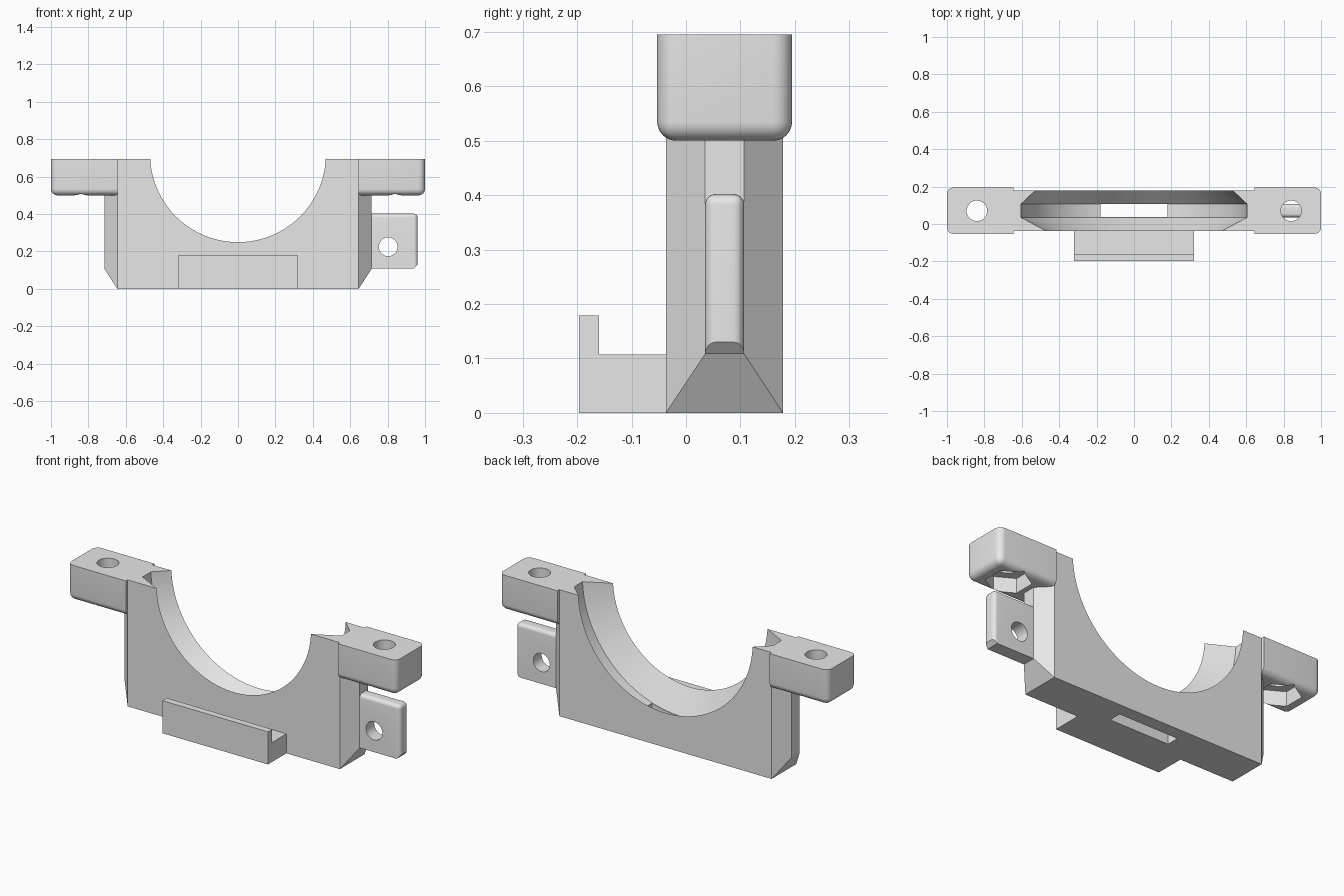
import bpy
import bmesh
from math import sin, cos, tau, radians

cube = bpy.data.objects.get("Cube")
if cube:
    bpy.data.objects.remove(cube, do_unlink=True)

grey = bpy.data.materials.new("plain grey")
grey.use_nodes = True
GREY = (0.8, 0.8, 0.8, 1)
grey.diffuse_color = GREY
grey.node_tree.nodes["Principled BSDF"].inputs["Base Color"].default_value = GREY

FRONT, BACK = -0.037, 0.178      # body faces
RIB_F, RIB_B = 0.035, 0.107      # narrow middle band
MID = (FRONT + BACK) / 2
TOP = 0.695
BORE_Z = 0.72


def hull(name, points, round_edge=None, radius=0.03):
    """Convex solid around points; edges chosen by round_edge get a fillet."""
    bm = bmesh.new()
    for p in points:
        bm.verts.new(p)
    bmesh.ops.convex_hull(bm, input=bm.verts[:])
    bmesh.ops.dissolve_limit(bm, angle_limit=0.01, verts=bm.verts[:], edges=bm.edges[:])
    if round_edge:
        chosen = [e for e in bm.edges if round_edge(e.verts[0].co, e.verts[1].co)]
        bmesh.ops.bevel(bm, geom=chosen, offset=radius, segments=6, profile=0.5,
                        affect='EDGES', clamp_overlap=True)
    bmesh.ops.recalc_face_normals(bm, faces=bm.faces[:])
    mesh = bpy.data.meshes.new(name)
    bm.to_mesh(mesh)
    bm.free()
    mesh.materials.append(grey)
    obj = bpy.data.objects.new(name, mesh)
    bpy.context.collection.objects.link(obj)
    return obj


def box(xs, ys, zs):
    return [(x, y, z) for x in xs for y in ys for z in zs]


def ring_y(x, y, z, r, n):
    return [(x + r * sin(tau * i / n), y, z + r * cos(tau * i / n)) for i in range(n)]


def ring_z(x, y, z, r, n):
    return [(x + r * sin(tau * i / n), y + r * cos(tau * i / n), z) for i in range(n)]


def cut(obj, cutter):
    cutter.hide_render = True
    mod = obj.modifiers.new("cut", 'BOOLEAN')
    mod.operation = 'DIFFERENCE'
    mod.solver = 'EXACT'
    mod.object = cutter
    bpy.context.view_layer.objects.active = obj
    bpy.ops.object.modifier_apply(modifier=mod.name)
    bpy.data.objects.remove(cutter, do_unlink=True)


# Saddle body with tapered ribs on both ends
body = hull("saddle_body",
            box((-0.645, 0.645), (FRONT, BACK), (0, 0.036, TOP))
            + box((-0.715, 0.715), (RIB_F, RIB_B), (0.108, 0.6)))

# Half-round bore with a wider groove inside
bore = []
for y, r in ((FRONT - 0.02, 0.4325), (RIB_F, 0.605), (RIB_B, 0.605), (BACK + 0.02, 0.509)):
    bore += ring_y(0, y, BORE_Z, r, 128)
cut(body, hull("bore_cutter", bore))

# Drain slot through the bottom of the groove
cut(body, hull("slot_cutter", box((-0.18, 0.18), (RIB_F + 0.003, RIB_B), (-0.1, 0.3))))
parts = [body]


def ear_round(a, b):
    low = a.z < 0.51 and b.z < 0.51
    outer = abs(a.x) > 0.99 and abs(b.x) > 0.99
    inner = abs(a.x) < 0.65 and abs(b.x) < 0.65
    top = a.z > 0.69 and b.z > 0.69
    return (low or outer) and not inner and not top


# Bolt ears with a round hole and a hexagonal nut pocket underneath
for name, s in (("left_ear", 1), ("right_ear", -1)):
    ear = hull(name, box((0.645 * s, s), (-0.053, 0.195), (0.5, TOP)), ear_round, 0.035)
    x = 0.84 * s
    cut(ear, hull("bolt_cutter", ring_z(x, MID, 0.4, 0.055, 40) + ring_z(x, MID, 0.8, 0.055, 40)))
    cut(ear, hull("nut_cutter", ring_z(x, MID, 0.4, 0.113, 6) + ring_z(x, MID, 0.58, 0.113, 6)))
    parts.append(ear)


def tab_round(a, b):
    outer = a.x > 0.95 and b.x > 0.95 and (abs(a.z - b.z) > 0.1 or a.z > 0.39)
    top = a.z > 0.39 and b.z > 0.39 and a.x + b.x > 1.5
    return outer or top


# Side tab with a cross hole
tab_outline = ((0.69, 0.108), (0.94, 0.108), (0.96, 0.13), (0.96, 0.402), (0.69, 0.402))
tab = hull("side_tab", [(x, y, z) for x, z in tab_outline for y in (RIB_F, RIB_B)],
           tab_round, 0.03)
cut(tab, hull("tab_cutter", ring_y(0.803, -0.1, 0.225, 0.05, 40) + ring_y(0.803, 0.3, 0.225, 0.05, 40)))
parts.append(tab)

# Front hook: a shelf with an upright lip
parts.append(hull("hook_shelf", box((-0.32, 0.32), (-0.16, FRONT), (0, 0.107))))
parts.append(hull("hook_lip", box((-0.32, 0.32), (-0.197, -0.16), (0, 0.179))))

# Smooth curves, keep corners sharp
bpy.ops.object.select_all(action='DESELECT')
for obj in parts:
    obj.select_set(True)
bpy.context.view_layer.objects.active = body
bpy.ops.object.shade_smooth_by_angle(angle=radians(30))
